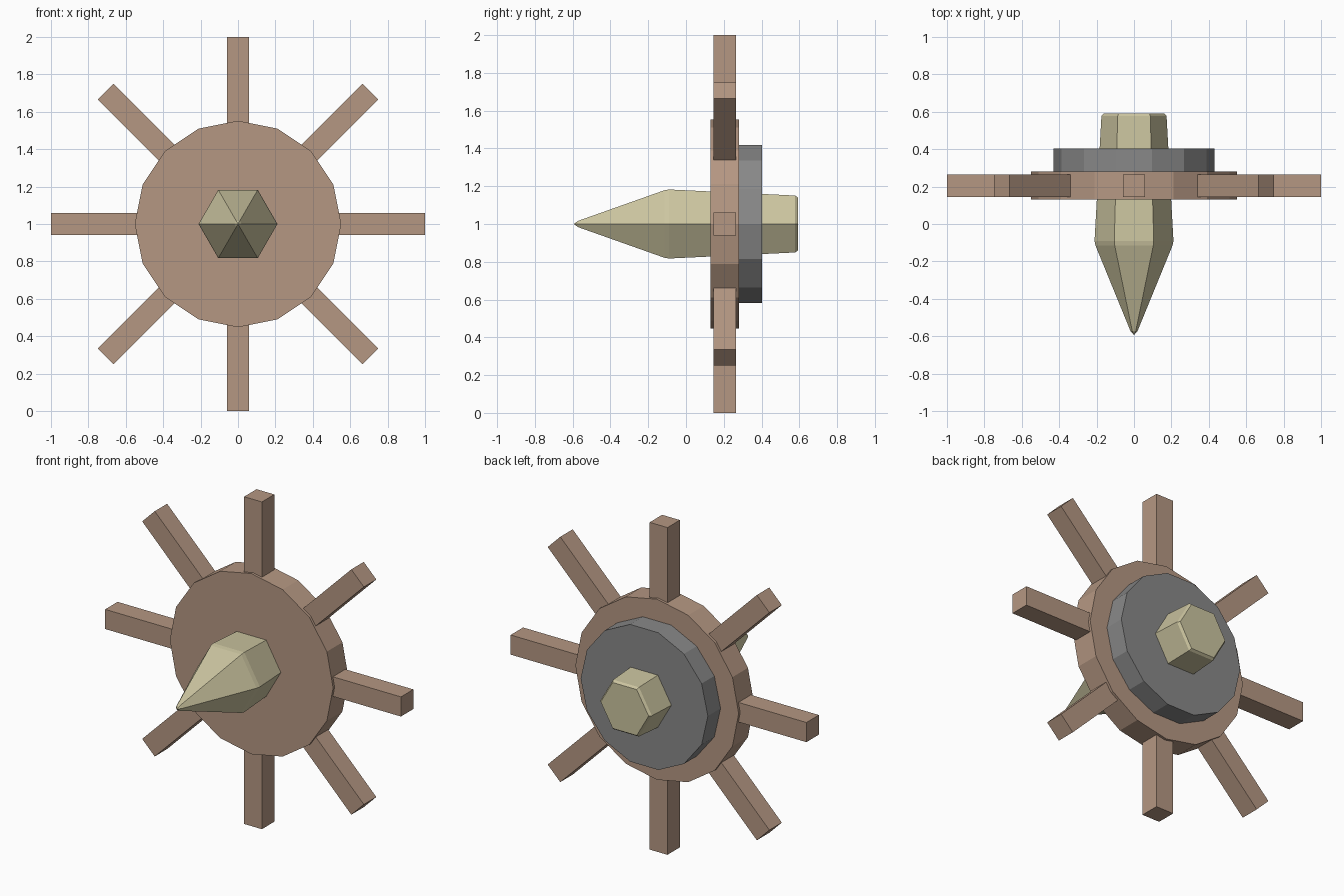
import bpy, bmesh, math
from mathutils import Matrix, Vector

if "Cube" in bpy.data.objects:
    bpy.data.objects.remove(bpy.data.objects["Cube"])

CENTRE_Z = 1.0


def material(name, rgb):
    m = bpy.data.materials.new(name)
    m.diffuse_color = (*rgb, 1.0)
    m.use_nodes = True
    m.node_tree.nodes["Principled BSDF"].inputs["Base Color"].default_value = m.diffuse_color
    return m


WOOD = material("brown wood", (0.46, 0.31, 0.225))
METAL = material("grey metal", (0.25, 0.25, 0.25))
BONE = material("pale bone", (0.60, 0.555, 0.35))


def finish(bm, name, mat):
    bmesh.ops.recalc_face_normals(bm, faces=bm.faces)
    mesh = bpy.data.meshes.new(name)
    bm.to_mesh(mesh)
    bm.free()
    mesh.materials.append(mat)
    obj = bpy.data.objects.new(name, mesh)
    bpy.context.collection.objects.link(obj)
    return obj


def lathe(name, sides, profile, mat):
    """Faceted solid along the y axis from (y, radius) rings."""
    bm = bmesh.new()
    rings = []
    for y, r in profile:
        angles = [math.tau * i / sides for i in range(sides)]
        rings.append([bm.verts.new((r * math.cos(a), y, CENTRE_Z + r * math.sin(a)))
                      for a in angles])
    for lower, upper in zip(rings, rings[1:]):
        for i in range(sides):
            j = (i + 1) % sides
            bm.faces.new((lower[i], lower[j], upper[j], upper[i]))
    bm.faces.new(rings[0])
    bm.faces.new(rings[-1])
    return finish(bm, name, mat)


# Main wheel disc and the backing plate behind it
lathe("wheel_disc", 16, [(0.13, 0.552), (0.28, 0.552)], WOOD)
lathe("backing_plate", 14, [(0.28, 0.43), (0.403, 0.43)], METAL)

# Hexagonal spike through the hub, with blunted tip and bevelled butt
lathe("centre_spike", 6, [(-0.59, 0.004), (-0.572, 0.019), (-0.115, 0.206),
                          (-0.09, 0.211), (0.578, 0.174), (0.592, 0.162)], BONE)

# Eight square spokes
for k in range(8):
    bm = bmesh.new()
    bmesh.ops.create_cube(bm, size=1.0)
    bmesh.ops.scale(bm, verts=bm.verts, vec=(0.60, 0.12, 0.12))
    bmesh.ops.translate(bm, verts=bm.verts, vec=Vector((0.70, 0.205, 0)))
    place = Matrix.Translation((0, 0, CENTRE_Z)) @ Matrix.Rotation(k * math.tau / 8, 4, 'Y')
    bmesh.ops.transform(bm, matrix=place, verts=bm.verts)
    finish(bm, f"spoke_{k + 1}", WOOD)
